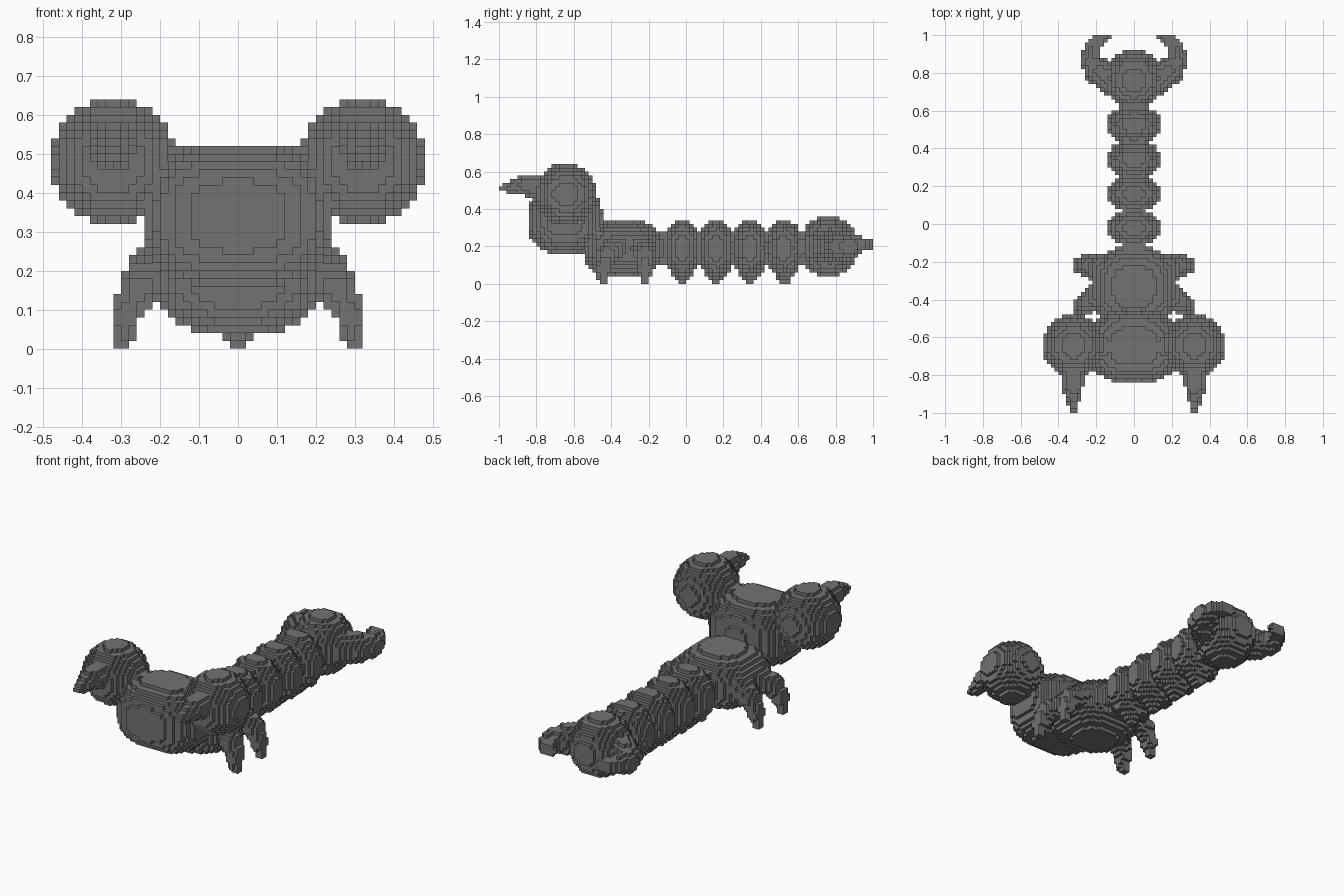
import bpy
import bmesh
import math
from mathutils import Vector

CELL = 0.02

cube = bpy.data.objects.get("Cube")
if cube:
    bpy.data.objects.remove(cube, do_unlink=True)

grey = bpy.data.materials.new("dark_grey")
grey.use_nodes = True
colour = (0.17, 0.17, 0.17, 1)
grey.diffuse_color = colour
grey.node_tree.nodes["Principled BSDF"].inputs["Base Color"].default_value = colour

owner = {}   # block index -> part name


def fill(name, low, high, inside):
    """Claim every free block whose centre lies inside the shape."""
    a = [math.floor(v / CELL) for v in low]
    b = [math.ceil(v / CELL) for v in high]
    for i in range(a[0], b[0]):
        for j in range(a[1], b[1]):
            for k in range(max(a[2], 0), b[2]):
                if (i, j, k) not in owner:
                    if inside(Vector((i + 0.5, j + 0.5, k + 0.5)) * CELL):
                        owner[i, j, k] = name


def blob(name, centre, radii, power=2.0):
    """Rounded lump; a higher power makes it boxier."""
    c, r = Vector(centre), Vector(radii)
    fill(name, c - r, c + r,
         lambda p: sum(abs((p[n] - c[n]) / r[n]) ** power for n in range(3)) <= 1)


def taper(name, points):
    """Tapered limb through (x, y, z, radius) points."""
    for first, last in zip(points, points[1:]):
        a, b = Vector(first[:3]), Vector(last[:3])
        r0, r1 = first[3], last[3]
        pad = Vector((1, 1, 1)) * max(r0, r1)
        low = Vector(map(min, a, b)) - pad
        high = Vector(map(max, a, b)) + pad
        axis = b - a

        def inside(p):
            t = max(0, min(1, (p - a).dot(axis) / axis.length_squared))
            return (p - a - axis * t).length <= r0 + (r1 - r0) * t
        fill(name, low, high, inside)


def both_sides(build, name, *args):
    """Build a part on the left (+x) and mirror its blocks to the right."""
    build("left_" + name, *args)
    for (i, j, k), part in list(owner.items()):
        if part == "left_" + name:
            owner.setdefault((-1 - i, j, k), "right_" + name)


# Head and body
blob("head", (0, -0.645, 0.34), (0.245, 0.198, 0.184), 2.6)
blob("body", (0, -0.335, 0.19), (0.225, 0.218, 0.153), 2.5)

# Side balls with their stalks and forward horns
both_sides(blob, "side_ball", (0.32, -0.645, 0.48), (0.164, 0.164, 0.164))
both_sides(taper, "stalk", [(0.1, -0.645, 0.4, 0.09), (0.24, -0.645, 0.48, 0.08)])
both_sides(taper, "horn", [(0.325, -0.74, 0.51, 0.072), (0.325, -0.86, 0.53, 0.055),
                           (0.32, -0.985, 0.51, 0.02)])

# Legs
both_sides(taper, "front_leg", [(0.17, -0.36, 0.2, 0.075), (0.25, -0.42, 0.16, 0.055),
                                (0.29, -0.44, 0.08, 0.038), (0.3, -0.45, 0, 0.02)])
both_sides(taper, "back_leg", [(0.17, -0.24, 0.2, 0.075), (0.25, -0.22, 0.16, 0.055),
                               (0.29, -0.22, 0.08, 0.038), (0.3, -0.22, 0, 0.02)])

# Segmented tail
blob("tail_core", (0, 0.26, 0.19), (0.065, 0.42, 0.095), 8)
for n in range(4):
    y = -0.02 + 0.182 * n
    blob("tail_segment_%d" % (n + 1), (0, y, 0.19), (0.145, 0.102, 0.155))
    taper("tail_segment_%d" % (n + 1), [(0, y, 0.1, 0.09), (0, y, 0, 0.02)])

# Tail bulb with curled pincers
blob("tail_bulb", (0, 0.765, 0.2), (0.153, 0.156, 0.163), 2.1)
both_sides(taper, "pincer", [(0.1, 0.75, 0.2, 0.085), (0.19, 0.81, 0.2, 0.075),
                             (0.23, 0.87, 0.2, 0.056), (0.225, 0.93, 0.21, 0.042),
                             (0.18, 0.98, 0.21, 0.034), (0.14, 0.99, 0.21, 0.018)])

# Keep blocks within the overall length
owner = {c: p for c, p in owner.items() if -50 <= c[1] < 50}


def block_mesh(name):
    """Turn a part's blocks into a mesh of only the exposed faces."""
    bm = bmesh.new()
    corners = {}

    def corner(c):
        if c not in corners:
            corners[c] = bm.verts.new(Vector(c) * CELL)
        return corners[c]

    for cell in [c for c, p in owner.items() if p == name]:
        for axis in range(3):
            u, v = (axis + 1) % 3, (axis + 2) % 3
            for side in (0, 1):
                beside = list(cell)
                beside[axis] += 2 * side - 1
                if tuple(beside) in owner:
                    continue
                loop = []
                for du, dv in ((0, 0), (1, 0), (1, 1), (0, 1)):
                    c = list(cell)
                    c[axis] += side
                    c[u] += du
                    c[v] += dv
                    loop.append(corner(tuple(c)))
                bm.faces.new(loop if side else loop[::-1])
    mesh = bpy.data.meshes.new(name)
    bm.to_mesh(mesh)
    bm.free()
    mesh.materials.append(grey)
    bpy.context.collection.objects.link(bpy.data.objects.new(name, mesh))


for part in sorted(set(owner.values())):
    block_mesh(part)
